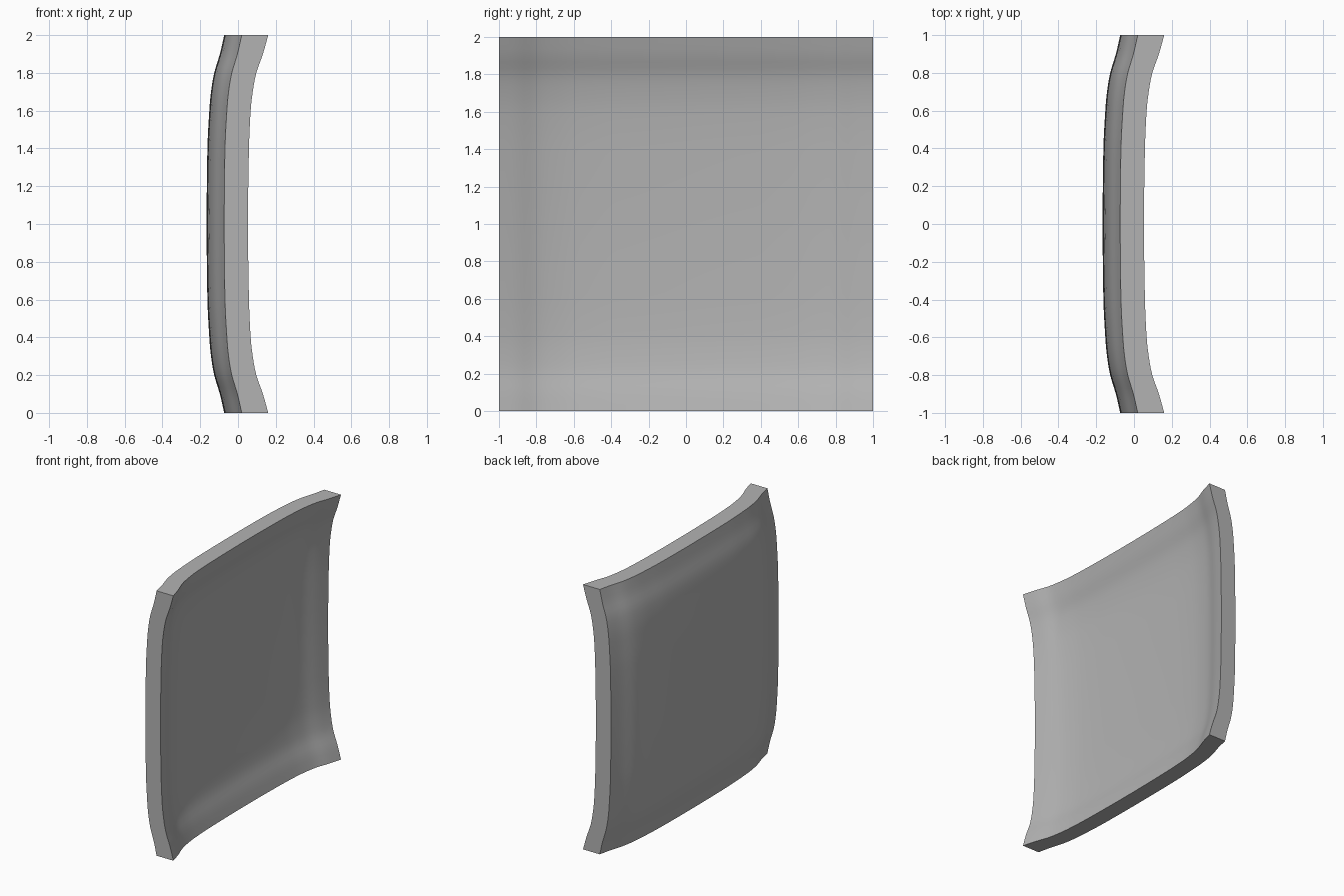
import bpy
import bmesh

cube = bpy.data.objects.get("Cube")
if cube:
    bpy.data.objects.remove(cube, do_unlink=True)

# Edge profiles: distance from the centre line, offset along x
OUTER = [(0, -.083), (.4, -.079), (.6, -.069), (.7, -.06), (.8, -.043), (.9, -.013), (1, .01)]
INNER = [(0, -.027), (.4, -.022), (.6, -.013), (.7, -.002), (.8, .017), (.9, .052), (1, .08)]
N = 60


def bend(profile, t):
    """Smooth curve through the profile points, symmetric about zero."""
    t = min(abs(t), 1)
    i = max(k for k in range(len(profile) - 1) if profile[k][0] <= t)

    def slope(k):
        if k == 0:
            return 0
        a, b = profile[k - 1], profile[min(k + 1, len(profile) - 1)]
        return (b[1] - a[1]) / (b[0] - a[0])

    (x0, y0), (x1, y1) = profile[i], profile[i + 1]
    h = x1 - x0
    u = (t - x0) / h
    return (y0 + (y1 - y0) * u * u * (3 - 2 * u)
            + h * slope(i) * u * (1 - u) ** 2 - h * slope(i + 1) * u * u * (1 - u))


# Curved skins, both the sum of a vertical and a horizontal bend
bm = bmesh.new()
steps = [2 * k / N - 1 for k in range(N + 1)]


def skin(profile):
    return [[bm.verts.new((bend(profile, y) + bend(profile, z), y, z + 1))
             for z in steps] for y in steps]


outer, inner = skin(OUTER), skin(INNER)
for grid in (outer, inner):
    for i in range(N):
        for j in range(N):
            bm.faces.new((grid[i][j], grid[i + 1][j], grid[i + 1][j + 1], grid[i][j + 1]))

# Rim joining the two skins
for i in range(N):
    for k in (0, N):
        bm.faces.new((outer[i][k], outer[i + 1][k], inner[i + 1][k], inner[i][k]))
        bm.faces.new((outer[k][i], outer[k][i + 1], inner[k][i + 1], inner[k][i]))
bmesh.ops.recalc_face_normals(bm, faces=bm.faces)

mesh = bpy.data.meshes.new("curved_panel")
bm.to_mesh(mesh)
bm.free()
panel = bpy.data.objects.new("curved_panel", mesh)
bpy.context.collection.objects.link(panel)

# Plain grey finish
grey = bpy.data.materials.new("plain_grey")
grey.use_nodes = True
colour = (.45, .45, .45, 1)
grey.diffuse_color = colour
grey.node_tree.nodes["Principled BSDF"].inputs["Base Color"].default_value = colour
mesh.materials.append(grey)

bpy.context.view_layer.objects.active = panel
panel.select_set(True)
bpy.ops.object.shade_smooth_by_angle(angle=.6)
